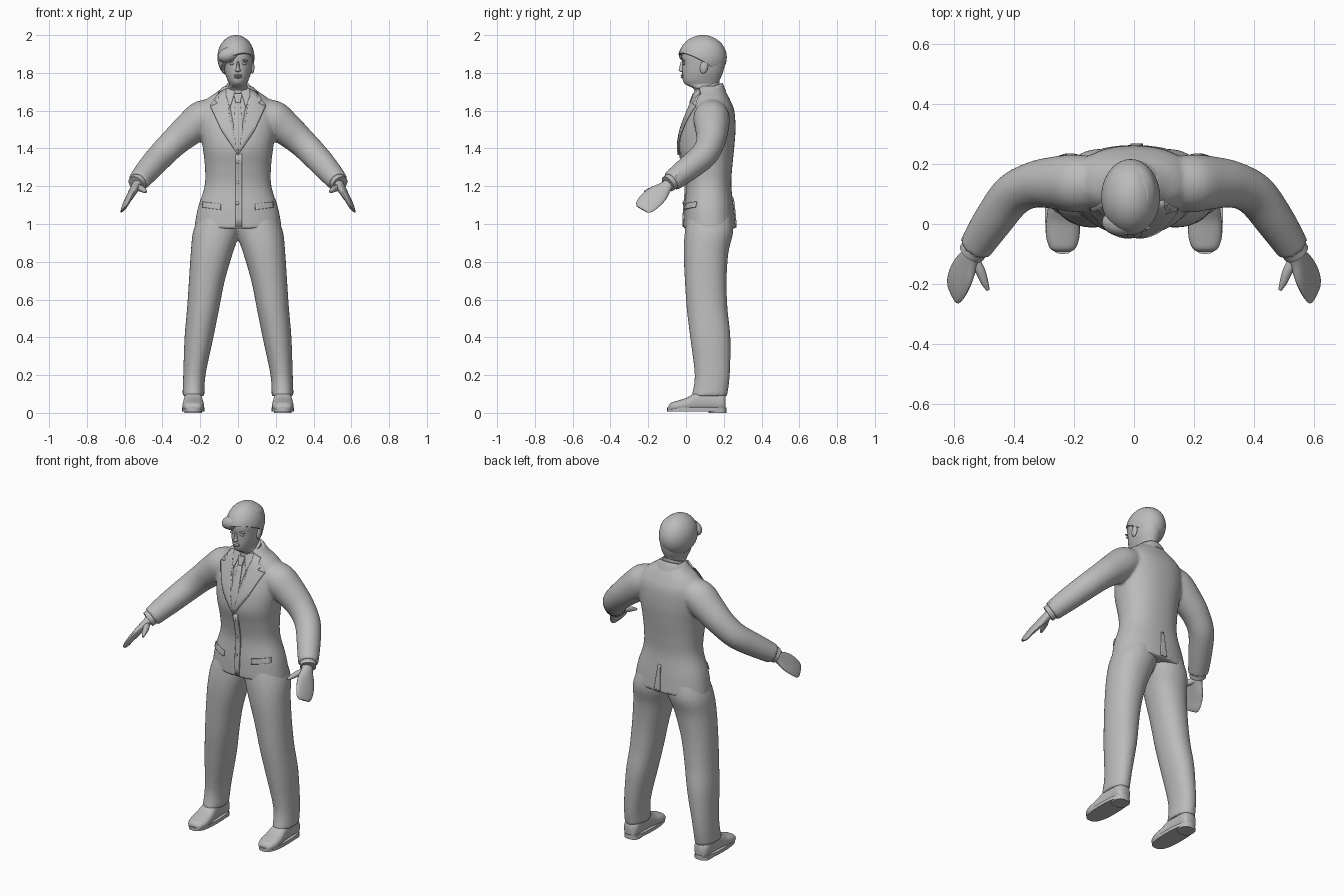
import bpy, bmesh, math
from mathutils import Vector, Matrix
from mathutils.bvhtree import BVHTree

if "Cube" in bpy.data.objects:
    bpy.data.objects.remove(bpy.data.objects["Cube"])

grey = bpy.data.materials.new("plain grey")
grey.use_nodes = True
grey.diffuse_color = (0.5, 0.5, 0.5, 1)
grey.node_tree.nodes["Principled BSDF"].inputs["Base Color"].default_value = (0.5, 0.5, 0.5, 1)
SIDES = (("left", 1), ("right", -1))


def finish(name, bm, angle=50):
    bmesh.ops.recalc_face_normals(bm, faces=bm.faces)
    mesh = bpy.data.meshes.new(name)
    bm.to_mesh(mesh)
    bm.free()
    obj = bpy.data.objects.new(name, mesh)
    bpy.context.collection.objects.link(obj)
    mesh.materials.append(grey)
    bpy.ops.object.select_all(action='DESELECT')
    obj.select_set(True)
    bpy.context.view_layer.objects.active = obj
    bpy.ops.object.shade_smooth_by_angle(angle=math.radians(angle))
    return obj


def spline(a, b, c, d, t):
    return 0.5 * (2*b + (c-a)*t + (2*a-5*b+4*c-d)*t*t + (3*b-a-3*c+d)*t**3)


def loft(bm, sections, side=1, sides=32, steps=4, power=1.0):
    """Skin smooth rings; each section is (centre, half width axis, half depth axis)."""
    secs = [[Vector(v) for v in s] for s in sections]
    rows = []
    for i in range(len(secs) - 1):
        four = [secs[max(i-1, 0)], secs[i], secs[i+1], secs[min(i+2, len(secs)-1)]]
        rows += [[spline(*[s[k] for s in four], j/steps) for k in range(3)] for j in range(steps)]
    rows.append(secs[-1])
    rings = []
    for c, u, v in rows:
        ring = []
        for k in range(sides):
            a = 2*math.pi*k/sides
            ca, sa = math.cos(a), math.sin(a)
            p = c + u*math.copysign(abs(ca)**power, ca) + v*math.copysign(abs(sa)**power, sa)
            ring.append(bm.verts.new((p.x*side, p.y, p.z)))
        rings.append(ring)
    for r, s in zip(rings, rings[1:]):
        for k in range(sides):
            n = (k+1) % sides
            bm.faces.new((r[k], r[n], s[n], s[k]))
    bm.faces.new(rings[0])
    bm.faces.new(rings[-1])


def level(z, x0, x1, y0, y1):
    """Horizontal ring from its extents."""
    return ((x0+x1)/2, (y0+y1)/2, z), ((x1-x0)/2, 0, 0), (0, (y1-y0)/2, 0)


def tube(points):
    """Round rings across a path of (point, radius)."""
    out = []
    for i, (p, r) in enumerate(points):
        d = Vector(points[min(i+1, len(points)-1)][0]) - Vector(points[max(i-1, 0)][0])
        u = d.cross(Vector((0, 1, 0))).normalized()
        out.append((p, u*r, d.cross(u).normalized()*r))
    return out


def blob(name, centre, radii, turn=0, tilt=0):
    bm = bmesh.new()
    m = Matrix.Translation(centre) @ Matrix.Rotation(turn, 4, 'Y') @ Matrix.Rotation(tilt, 4, 'X')
    bmesh.ops.create_uvsphere(bm, u_segments=20, v_segments=12, radius=1,
                              matrix=m @ Matrix.Diagonal((*radii, 1)))
    return finish(name, bm)


def fuse(obj, voxel):
    m = obj.modifiers.new("fuse", 'REMESH')
    m.mode, m.voxel_size, m.use_smooth_shade = 'VOXEL', voxel, True
    s = obj.modifiers.new("soften", 'SMOOTH')
    s.factor, s.iterations = 0.5, 4


# Jacket body with sleeves
bm = bmesh.new()
loft(bm, [level(z, -w, w, f, b) for z, w, f, b in (
    (.975, .232, -.014, .264), (1.08, .214, -.01, .254), (1.2, .177, 0, .24),
    (1.3, .175, -.015, .245), (1.4, .186, -.036, .255), (1.5, .2, -.022, .262),
    (1.6, .2, .015, .256), (1.66, .165, .04, .232), (1.7, .11, .055, .21),
    (1.73, .075, .066, .19))], sides=48, power=.88)
sleeve = [((.12, .135, 1.585), .085), ((.19, .135, 1.557), .096), ((.26, .137, 1.5), .088),
          ((.335, .13, 1.435), .077), ((.405, .095, 1.365), .072), ((.47, .01, 1.293), .066),
          ((.528, -.078, 1.225), .056)]
for _, s in SIDES:
    loft(bm, tube(sleeve), s)
jacket = finish("jacket", bm)
fuse(jacket, .009)

# Trousers
bm = bmesh.new()
for _, s in SIDES:
    loft(bm, [level(*r) for r in (
        (1.06, -.03, .2, .01, .24), (.96, -.012, .238, -.006, .25), (.85, .026, .25, -.012, .225),
        (.7, .07, .26, -.006, .215), (.55, .1, .27, .004, .22), (.4, .13, .283, .022, .235),
        (.2, .172, .29, .046, .232), (.09, .178, .294, .03, .218))], s, power=.92)
fuse(finish("trousers", bm), .009)

# Shoes and soles
for label, s in SIDES:
    bm = bmesh.new()
    loft(bm, [((.237, y, h/2 + .008), (w, 0, 0), (0, 0, h/2)) for y, w, h in (
        (-.092, .025, .03), (-.08, .043, .045), (-.04, .056, .058), (.01, .055, .075),
        (.06, .049, .105), (.13, .046, .115), (.19, .045, .1), (.21, .03, .085))], s, power=.8)
    finish(label + "_shoe", bm)
    bm = bmesh.new()
    loft(bm, [level(z, .177, .297, -.1, .215) for z in (.008, .028)], s, steps=1, power=.75)
    loft(bm, [level(z, .19, .284, .12, .214) for z in (0, .02)], s, steps=1, power=.75)
    finish(label + "_sole", bm, 30)

# Hands with thumbs and shirt cuffs
for label, s in SIDES:
    bm = bmesh.new()
    loft(bm, [((.522, -.07, 1.23), (-.012, -.026, .014), (.022, 0, .012)),
              ((.54, -.105, 1.2), (-.012, -.028, .016), (.021, 0, .012)),
              ((.563, -.15, 1.16), (-.02, -.046, .028), (.018, 0, .009)),
              ((.585, -.19, 1.122), (-.022, -.05, .029), (.014, 0, .007)),
              ((.6, -.22, 1.09), (-.019, -.043, .025), (.01, 0, .005)),
              ((.606, -.232, 1.077), (-.014, -.03, .017), (.005, 0, .002))], s, 20)
    loft(bm, tube([((.535, -.115, 1.195), .018), ((.512, -.155, 1.187), .017),
                   ((.498, -.192, 1.178), .013), ((.486, -.22, 1.17), .006)]), s, 14)
    finish(label + "_hand", bm)
    bm = bmesh.new()
    loft(bm, tube([((.515, -.06, 1.238), .046), ((.54, -.096, 1.212), .045)]), s, steps=1)
    finish(label + "_shirt_cuff", bm)

# Head and neck
bm = bmesh.new()
loft(bm, [level(z, -w, w, f, b) for z, w, f, b in (
    (1.64, .058, .055, .175), (1.7, .055, .05, .17), (1.722, .053, .032, .17),
    (1.738, .046, -.002, .172), (1.76, .055, -.016, .178), (1.8, .069, -.02, .195),
    (1.85, .077, -.02, .207), (1.9, .08, -.022, .21), (1.95, .07, .005, .19),
    (1.98, .045, .04, .15))], power=.95)
finish("head", bm)

# Swept hair: cap trimmed along a slanted hairline, plus a fringe lock
bm = bmesh.new()
bmesh.ops.create_uvsphere(bm, u_segments=40, v_segments=28, radius=1,
                          matrix=Matrix.Translation((-.011, .089, 1.882))
                          @ Matrix.Diagonal((.098, .127, .118, 1)))
cut = bmesh.ops.bisect_plane(bm, geom=bm.verts[:] + bm.edges[:] + bm.faces[:],
                             plane_co=(0, -.02, 1.893), plane_no=(-.35, .55, 1), clear_inner=True)
bmesh.ops.holes_fill(bm, edges=[e for e in cut["geom_cut"] if isinstance(e, bmesh.types.BMEdge)])
finish("hair", bm)
blob("fringe", (-.045, .006, 1.898), (.064, .045, .04), -.35)

# Face
bm = bmesh.new()
loft(bm, [level(*r) for r in ((1.86, -.007, .007, -.027, .01), (1.825, -.01, .01, -.037, .01),
                              (1.812, -.016, .016, -.038, .01), (1.805, -.01, .01, -.026, .01))], sides=16)
finish("nose", bm)
for name, z, w in (("upper_lip", 1.787, .024), ("lower_lip", 1.777, .02)):
    blob(name, (0, -.018, z), (w, .01, .006))
for label, s in SIDES:
    blob(label + "_eye", (s*.033, -.011, 1.848), (.014, .007, .006))
    blob(label + "_brow", (s*.034, -.012, 1.866), (.02, .008, .005), s*.1)
    blob(label + "_ear", (s*.076, .095, 1.83), (.011, .021, .034), 0, -.2)

# Collars
bm = bmesh.new()
loft(bm, [((0, .112, 1.69), (.07, 0, 0), (0, .068, .02)),
          ((0, .112, 1.735), (.061, 0, 0), (0, .066, .022))], steps=1)
finish("shirt_collar", bm)
bm = bmesh.new()
loft(bm, [((0, .133, 1.675), (.105, 0, 0), (0, .08, .025)),
          ((0, .128, 1.705), (.09, 0, 0), (0, .072, .028)),
          ((0, .126, 1.722), (.072, 0, 0), (0, .066, .025))])
finish("jacket_collar", bm)

# Surface of the jacket, used to lay garment details onto it
bpy.context.view_layer.update()
surface = BVHTree.FromObject(jacket, bpy.context.evaluated_depsgraph_get())


def on_jacket(x, z, lift, front=1):
    hit = surface.ray_cast(Vector((x, -front, min(z, 1.715))), Vector((0, front, 0)))[0]
    return (hit.y if hit else .07) - lift*front


def plate(name, outline, lift, mirror=1, front=1, thick=.009):
    bm = bmesh.new()
    bm.faces.new([bm.verts.new((x*mirror, 0, z)) for x, z in outline])
    bmesh.ops.triangulate(bm, faces=bm.faces[:])
    bmesh.ops.subdivide_edges(bm, edges=bm.edges[:], cuts=7, use_grid_fill=True)
    for v in bm.verts:
        v.co.y = on_jacket(v.co.x, v.co.z, lift, front)
    m = finish(name, bm).modifiers.new("cloth", 'SOLIDIFY')
    m.thickness, m.offset = thick, 0


# Shirt front and tie
plate("shirt_front", [(-.06, 1.71), (0, 1.37), (.06, 1.71)], .001)
plate("tie_blade", [(-.012, 1.65), (-.026, 1.48), (0, 1.375), (.026, 1.48), (.012, 1.65)], .007)
plate("tie_knot", [(-.022, 1.69), (-.013, 1.642), (.013, 1.642), (.022, 1.69)], .012)

# Lapels, collar points and pocket flaps
lapel = [(.062, 1.715), (.1, 1.695), (.122, 1.65), (.104, 1.637), (.147, 1.625),
         (.085, 1.49), (0, 1.365), (.04, 1.53)]
for label, s in SIDES:
    plate(label + "_lapel", lapel, .009, s)
    plate(label + "_collar_point", [(.015, 1.7), (.06, 1.72), (.064, 1.68), (.042, 1.615)], .008, s)
    plate(label + "_pocket_flap", [(.09, 1.105), (.185, 1.118), (.188, 1.088), (.092, 1.075)], .003, s)

# Front overlap, back vent and buttons
plate("front_overlap", [(-.012, 1.37), (-.012, .985), (.02, .985), (.02, 1.37)], .002)
plate("back_vent", [(-.004, 1.14), (-.012, .982), (.03, .982), (.012, 1.14)], .002, 1, -1)
for i, z in enumerate((1.33, 1.22, 1.11)):
    blob("button_%d" % (i+1), (-.003, on_jacket(-.003, z, .007), z), (.009, .004, .009))
for label, s in SIDES:
    for i in range(3):
        t = i*.3
        blob("%s_sleeve_button_%d" % (label, i+1),
             (s*(.567 - .03*t), -.05 + .05*t, 1.25 + .04*t), (.007, .007, .007))
